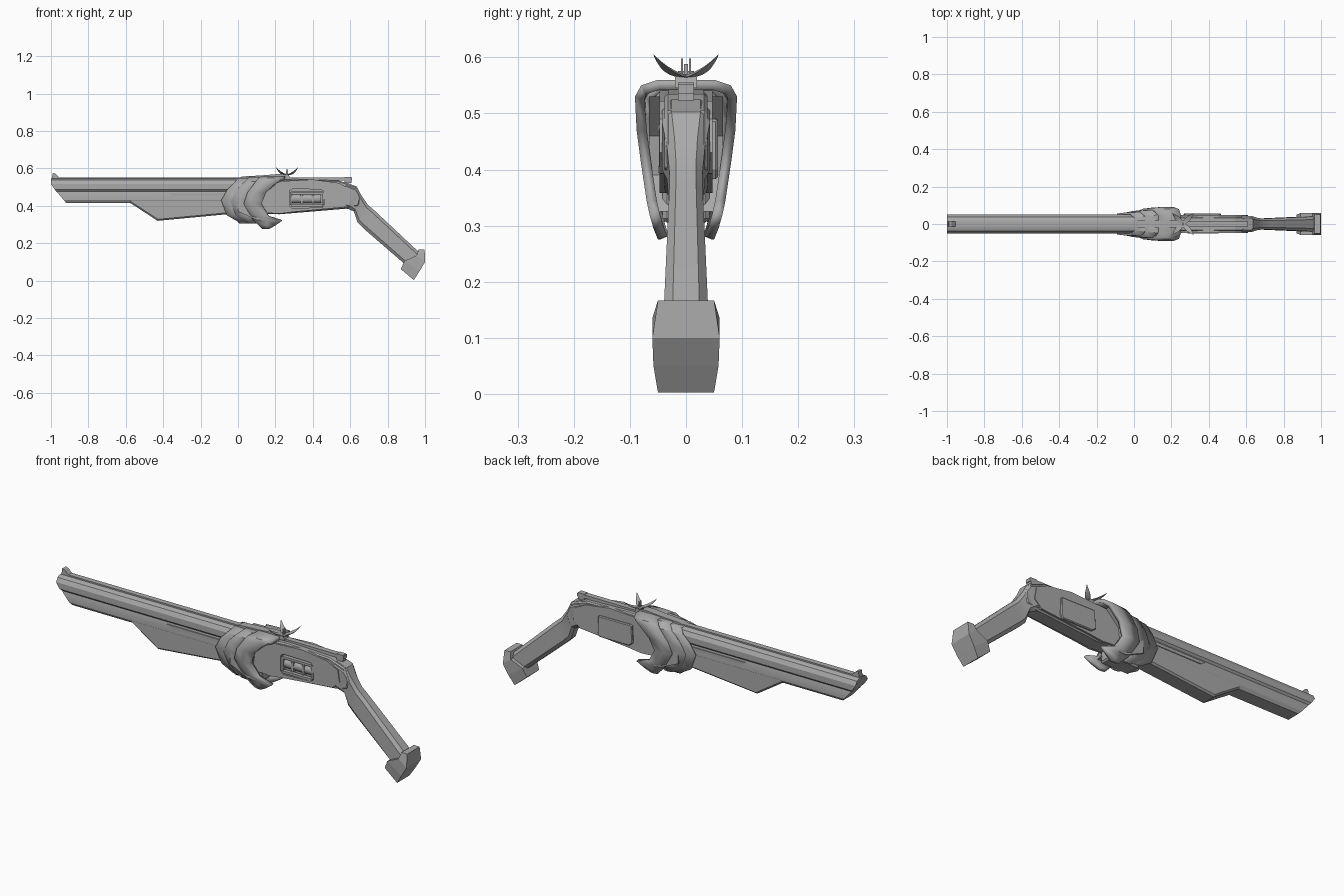
import bpy, bmesh, math
from mathutils import Vector

cube = bpy.data.objects.get("Cube")
if cube:
    bpy.data.objects.remove(cube, do_unlink=True)

GREY = (0.4, 0.4, 0.4, 1)
metal = bpy.data.materials.new("plain grey")
metal.use_nodes = True
metal.diffuse_color = GREY
metal.node_tree.nodes["Principled BSDF"].inputs["Base Color"].default_value = GREY


def finish(name, bm, smooth=None):
    bmesh.ops.recalc_face_normals(bm, faces=bm.faces)
    mesh = bpy.data.meshes.new(name)
    bm.to_mesh(mesh)
    bm.free()
    mesh.materials.append(metal)
    ob = bpy.data.objects.new(name, mesh)
    bpy.context.collection.objects.link(ob)
    if smooth:
        bpy.ops.object.select_all(action='DESELECT')
        ob.select_set(True)
        bpy.context.view_layer.objects.active = ob
        bpy.ops.object.shade_smooth_by_angle(angle=math.radians(smooth))
    return ob


def loft(name, rings, closed=True, smooth=None):
    """Skin a list of equal-length point rings."""
    bm = bmesh.new()
    rows = [[bm.verts.new(p) for p in r] for r in rings]
    n = len(rows[0])
    for a, b in zip(rows, rows[1:]):
        for i in range(n if closed else n - 1):
            j = (i + 1) % n
            bm.faces.new((a[i], a[j], b[j], b[i]))
    if closed:
        bm.faces.new(rows[0])
        bm.faces.new(rows[-1])
    return finish(name, bm, smooth)


def plate(name, outline, y0, y1, bevel=0.0):
    """Side outline (x, z) extruded across y."""
    ob = loft(name, [[(x, y, z) for x, z in outline] for y in (y0, y1)])
    if bevel:
        mod = ob.modifiers.new("edge", 'BEVEL')
        mod.width = bevel
        mod.segments = 1
        mod.angle_limit = math.radians(60)
    return ob


def box(name, x0, x1, y0, y1, z0, z1, bevel=0.0):
    return plate(name, [(x0, z0), (x1, z0), (x1, z1), (x0, z1)], y0, y1, bevel)


def mirrored(half):
    return half + [(-y, z) for y, z in reversed(half)]


# Barrel: faceted upper tube over a narrower lower tube, raked muzzle
section = mirrored([(.02, .545), (.038, .537), (.05, .517), (.05, .487),
                    (.041, .477), (.044, .465), (.044, .43), (.034, .415)])
loft("barrel", [[(-1 + max(0, .51 - z) * .87, y, z) for y, z in section],
                [(.12, y, z) for y, z in section]], smooth=25)

# Top rail with front sight and rear stop
box("top_rail", -.99, .61, -.014, .014, .535, .552)
plate("front_sight", [(-.995, .545), (-.99, .576), (-.975, .572), (-.955, .552),
                      (-.95, .545)], -.014, .014)
box("rail_stop", .57, .606, -.014, .014, .523, .555)

# Fore grip under the barrel
plate("fore_grip", [(-.58, .418), (-.43, .32), (-.06, .355), (.12, .36),
                    (.12, .45), (-.58, .45)], -.043, .043, .008)
for side in (-1, 1):
    plate("fore_grip_ridge", [(-.37, .468), (-.345, .452), (0, .452), (0, .468)],
          side * .04, side * .048)

# Receiver core, with a raised panel on each side
plate("receiver", [(.05, .53), (.3, .543), (.54, .535), (.63, .505), (.655, .445),
                   (.645, .40), (.58, .385), (.22, .355), (.05, .36)],
      -.038, .038, .006)
panel = [(.05, .52), (.2, .53), (.4, .541), (.54, .522), (.6, .49), (.61, .43),
         (.57, .393), (.3, .368), (.22, .358), (.05, .37)]
port = [(.275, .40), (.29, .387), (.45, .392), (.462, .405),
        (.46, .475), (.445, .488), (.29, .49), (.275, .48)]
cutter = plate("port_cutter", port, -.1, -.02)
cutter.hide_render = True
cutter.hide_viewport = True
for name, y0, y1 in (("right_panel", -.047, -.03), ("left_panel", .03, .047)):
    plate(name, panel, y0, y1)
for name in ("receiver", "right_panel"):
    cut = bpy.data.objects[name].modifiers.new("port", 'BOOLEAN')
    cut.object = cutter
    cut.solver = 'EXACT'

# Loading port: rim, drum and bars
for z in (.4, .474):
    box("port_rim", .285, .452, -.05, -.03, z - .006, z + .006)
for x in (.283, .454):
    box("port_rim_end", x - .006, x + .006, -.048, -.03, .405, .473)
drum = [(.022 * math.cos(a), .438 + .024 * math.sin(a))
        for a in (math.tau * k / 12 for k in range(12))]
loft("port_drum", [[(x, y - .022, z) for y, z in drum] for x in (.29, .445)], smooth=40)
for x in (.335, .395):
    box("port_band", x, x + .012, -.046, -.02, .412, .464)

# Cover box on the left side
plate("left_cover", [(.265, .40), (.285, .383), (.455, .383), (.465, .40),
                     (.462, .49), (.27, .492)], .04, .057, .004)


# Overlapping shells around the breech: rows of (y, z, front x, back x) from the bottom up
def shell(name, half, thick):
    arch = half + [(-y, z, f, b) for y, z, f, b in reversed(half)]
    rings = [[(f, y * .93, z), ((f + b) / 2, y, z), (b, y, z)] for y, z, f, b in arch]
    ob = loft(name, rings, closed=False, smooth=35)
    mod = ob.modifiers.new("thickness", 'SOLIDIFY')
    mod.thickness = thick
    mod.offset = 0 if thick < .01 else -1
    return ob


shell("front_shell", [(.045, .315, 0, .05), (.052, .35, -.06, .08), (.06, .43, -.09, .08),
                      (.065, .49, -.055, .1), (.065, .525, -.02, .12),
                      (.04, .548, 0, .14)], .012)
shell("middle_shell", [(.047, .305, .05, .09), (.056, .345, -.01, .11), (.067, .425, -.04, .1),
                       (.075, .49, -.005, .12), (.075, .53, .035, .15),
                       (.047, .554, .06, .17)], .014)
shell("rear_shell", [(.05, .275, .13, .165), (.058, .295, .11, .2), (.065, .32, .085, .235),
                     (.07, .343, .07, .165), (.08, .41, .03, .125), (.088, .47, .05, .15),
                     (.091, .53, .095, .21), (.08, .55, .11, .24),
                     (.05, .56, .13, .25)], .018)
for side in (-1, 1):
    plate("breech_cheek", [(0, .5), (.1, .53), (.2, .53), (.13, .46), (.12, .39),
                           (.17, .325), (.1, .325), (0, .37)], side * .03, side * .066)
box("breech_underside", .0, .16, -.042, .042, .305, .37, .008)

# Stepped spine plate on top of the shells
plate("spine", [(0, .545), (.02, .557), (.13, .563), (.2, .569), (.27, .569), (.28, .545)],
      -.02, .02)


# Four curved leaves crossing on the spine
def leaf(angle):
    out = Vector((math.cos(angle), math.sin(angle), 0))
    wide = Vector((-out.y, out.x, 0))
    rings = []
    for k in range(7):
        t = k / 6
        centre = Vector((.262, 0, .569 + .036 * t ** 2.2)) + out * .082 * t
        half = wide * (.012 * math.sin(math.pi * (.2 + .8 * t)) + .0004)
        low = Vector((0, 0, -.005 * (1 - t) - .0005))
        rings.append([centre + half, centre - half, centre - half + low, centre + half + low])
    loft("sight_leaf", rings, smooth=40)


for quarter in range(4):
    leaf(math.pi / 4 + quarter * math.pi / 2)
box("sight_stem", .257, .267, -.004, .004, .56, .588)
for side in (-1, 1):
    box("sight_prong", .259, .265, side * .005, side * .009, .565, .598)


# Stock: chamfered sections given by top point, bottom point and half width
def stock_ring(top, bottom, w):
    ring = []
    for y, t in ((.6, 0), (1, .15), (1, .85), (.6, 1), (-.6, 1), (-1, .85), (-1, .15), (-.6, 0)):
        x, z = Vector(top).lerp(Vector(bottom), t)
        ring.append((x, y * w, z))
    return ring


loft("stock", [stock_ring(*s) for s in (
    ((.58, .525), (.55, .39), .043),
    ((.635, .503), (.59, .383), .043),
    ((.66, .455), (.62, .37), .034),
    ((.695, .405), (.64, .31), .029),
    ((.73, .375), (.67, .28), .03),
    ((.97, .15), (.89, .09), .04))], smooth=25)

# Butt cap, widest at mid height
rows = [((.965, .167), (.998, .167), .05), ((.955, .135), (1, .1), .06),
        ((.89, .105), (.97, .05), .058), ((.87, .062), (.94, .003), .05)]
loft("butt_cap", [[(a[0], -w, a[1]), (b[0], -w, b[1]), (b[0], w, b[1]), (a[0], w, a[1])]
                  for a, b, w in rows])
